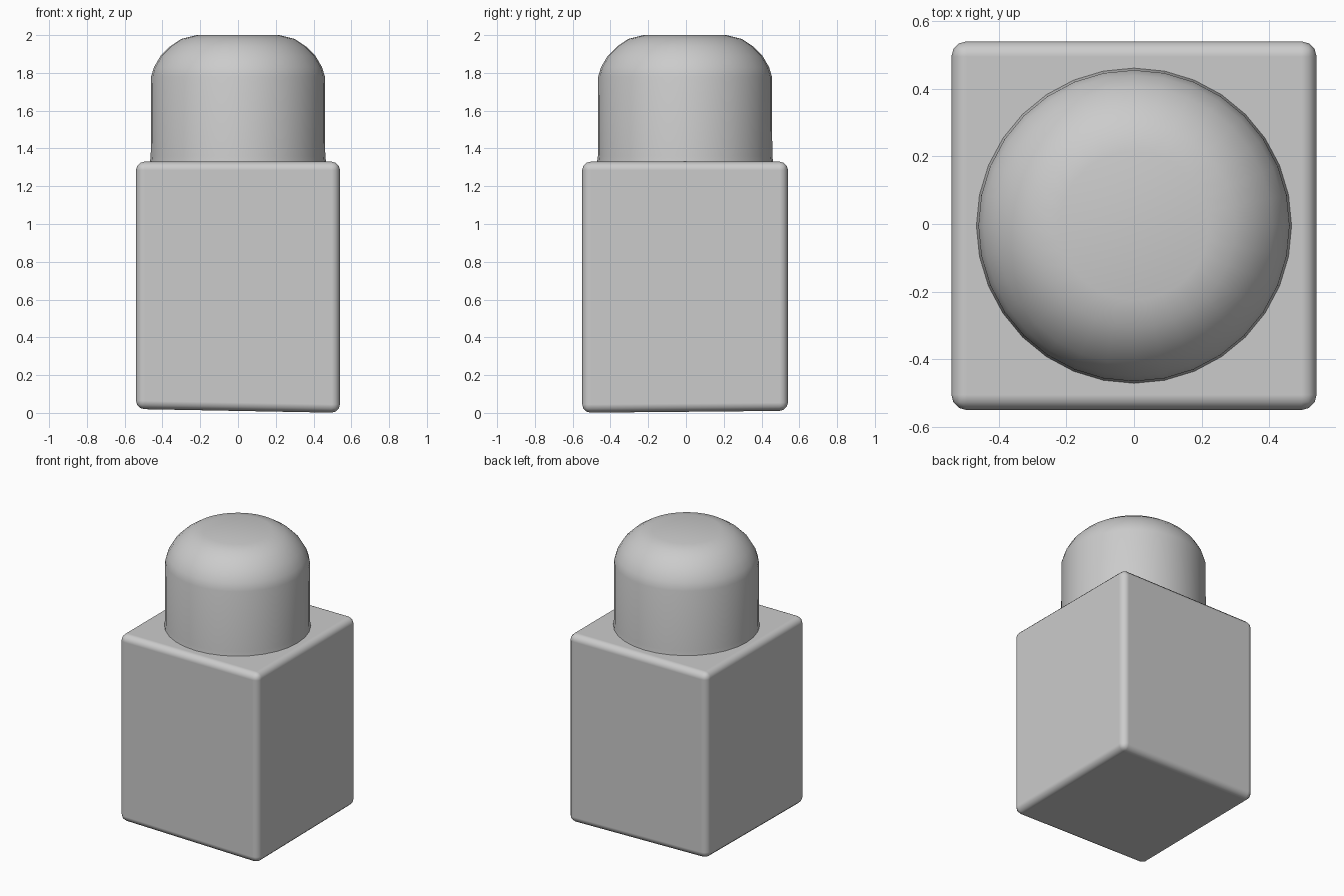
import bpy, bmesh, math

cube = bpy.data.objects.get("Cube")
if cube:
    bpy.data.objects.remove(cube, do_unlink=True)

grey = bpy.data.materials.new("plain_grey")
grey.use_nodes = True
colour = (0.6, 0.6, 0.6, 1)
grey.diffuse_color = colour
grey.node_tree.nodes["Principled BSDF"].inputs["Base Color"].default_value = colour


def finish(name, bm, angle):
    """Turn a bmesh into a smooth-shaded object."""
    bmesh.ops.recalc_face_normals(bm, faces=bm.faces)
    mesh = bpy.data.meshes.new(name)
    bm.to_mesh(mesh)
    bm.free()
    obj = bpy.data.objects.new(name, mesh)
    bpy.context.collection.objects.link(obj)
    mesh.materials.append(grey)
    bpy.ops.object.select_all(action="DESELECT")
    obj.select_set(True)
    bpy.context.view_layer.objects.active = obj
    bpy.ops.object.shade_smooth_by_angle(angle=math.radians(angle))
    return obj


# Square body with a slightly sloping bottom and rounded edges
bm = bmesh.new()
bmesh.ops.create_cube(bm, size=1)
for v in bm.verts:
    x, y, top = v.co.x, v.co.y, v.co.z > 0
    v.co = (x * 1.08, y * 1.09 - 0.005, 1.33 if top else 0.015 - 0.02 * x + 0.01 * y)
    if not top and y < 0:
        v.co.z = max(v.co.z, 0)
body = finish("body", bm, 40)
bevel = body.modifiers.new("soft_edges", "BEVEL")
bevel.width = 0.045
bevel.segments = 3
bevel.harden_normals = True

# Round lid with a flattened dome, turned from a profile
profile = [(0.47, 1.30), (0.462, 1.36), (0.46, 1.78), (0.445, 1.83),
           (0.41, 1.89), (0.36, 1.94), (0.3, 1.98), (0.22, 2.0), (0, 2.0)]
bm = bmesh.new()
verts = [bm.verts.new((r, -0.005, z)) for r, z in profile]
edges = [bm.edges.new(pair) for pair in zip(verts, verts[1:])]
bmesh.ops.spin(bm, geom=verts + edges, cent=(0, -0.005, 0), axis=(0, 0, 1),
               angle=math.tau, steps=32, use_duplicate=False)
bmesh.ops.remove_doubles(bm, verts=bm.verts, dist=0.0005)
bmesh.ops.holes_fill(bm, edges=[e for e in bm.edges if e.is_boundary])
finish("lid", bm, 50)
